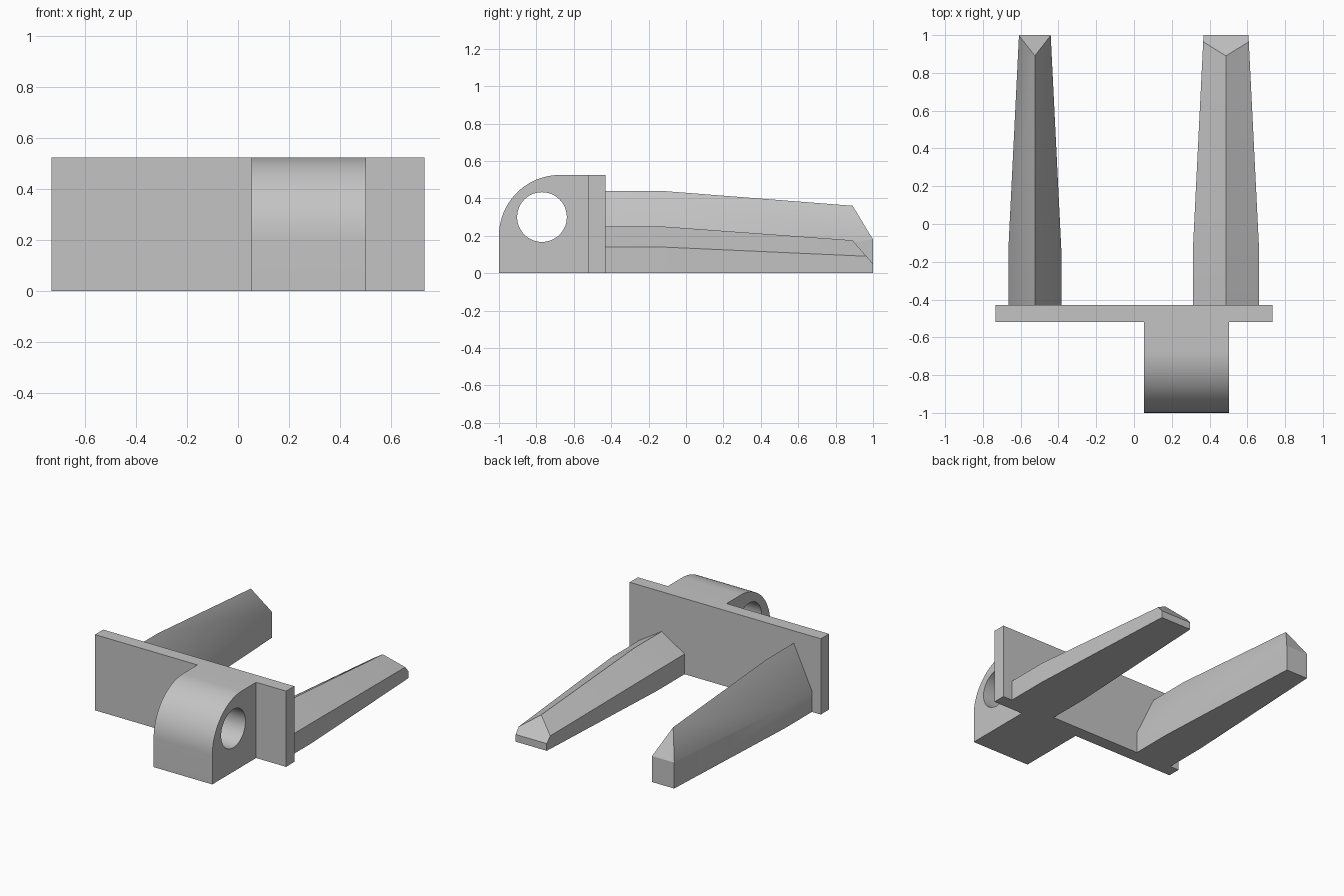
import bpy, bmesh, math
from mathutils import Vector

cube = bpy.data.objects.get("Cube")
if cube:
    bpy.data.objects.remove(cube, do_unlink=True)

grey = bpy.data.materials.new("plain grey")
grey.use_nodes = True
colour = (0.55, 0.55, 0.55, 1)
grey.diffuse_color = colour
grey.node_tree.nodes["Principled BSDF"].inputs["Base Color"].default_value = colour


def add_object(name, bm):
    bmesh.ops.recalc_face_normals(bm, faces=bm.faces[:])
    mesh = bpy.data.meshes.new(name)
    bm.to_mesh(mesh)
    bm.free()
    mesh.materials.append(grey)
    obj = bpy.data.objects.new(name, mesh)
    bpy.context.collection.objects.link(obj)
    return obj


def activate(obj):
    bpy.ops.object.select_all(action='DESELECT')
    obj.select_set(True)
    bpy.context.view_layer.objects.active = obj


def smooth(obj):
    activate(obj)
    bpy.ops.object.shade_smooth_by_angle(angle=math.radians(30))


def prism(name, x0, x1, profile):
    """Extrude a (y, z) profile along x."""
    bm = bmesh.new()
    face = bm.faces.new([bm.verts.new((x0, y, z)) for y, z in profile])
    new = bmesh.ops.extrude_face_region(bm, geom=[face])["geom"]
    verts = [v for v in new if isinstance(v, bmesh.types.BMVert)]
    bmesh.ops.translate(bm, verts=verts, vec=(x1 - x0, 0, 0))
    return add_object(name, bm)


def arc(cy, cz, r, start, end, steps):
    angles = [math.radians(start + (end - start) * i / steps) for i in range(steps + 1)]
    return [(cy + r * math.cos(a), cz + r * math.sin(a)) for a in angles]


def prong(name, x, sections, chamfer_top, chamfer_end):
    """Loft ridged sections (y, half width, side z, ridge z), then slant the tip."""
    bm = bmesh.new()
    rings = []
    for y, w, side, ridge in sections:
        outline = [(-w, 0), (-w, side), (0, ridge), (w, side), (w, 0)]
        rings.append([bm.verts.new((x + dx, y, z)) for dx, z in outline])
    for a, b in zip(rings, rings[1:]):
        for i in range(5):
            j = (i + 1) % 5
            bm.faces.new((a[i], a[j], b[j], b[i]))
    bm.faces.new(rings[0])
    bm.faces.new(rings[-1])
    bmesh.ops.recalc_face_normals(bm, faces=bm.faces[:])
    (y0, z0), (y1, z1) = chamfer_top, chamfer_end
    cut = bmesh.ops.bisect_plane(
        bm, geom=bm.verts[:] + bm.edges[:] + bm.faces[:], dist=1e-5,
        plane_co=Vector((x, y0, z0)), plane_no=Vector((0, z0 - z1, y1 - y0)),
        clear_outer=True)["geom_cut"]
    bmesh.ops.holes_fill(bm, edges=[e for e in cut if isinstance(e, bmesh.types.BMEdge)])
    obj = add_object(name, bm)
    smooth(obj)
    return obj


# Upright back plate
prism("mounting_plate", -0.733, 0.733,
      [(-0.52, 0), (-0.52, 0.525), (-0.43, 0.525), (-0.43, 0)])

# Rounded lug with a through hole
lug = prism("hinge_lug", 0.053, 0.503,
            [(-0.52, 0), (-0.52, 0.525)] + arc(-0.675, 0.2, 0.325, 90, 180, 24) + [(-1, 0)])
cutter = prism("hole_cutter", -0.1, 0.7, arc(-0.77, 0.3, 0.133, 0, 352.5, 47))
cutter.hide_render = True
activate(lug)
hole = lug.modifiers.new("Hole", 'BOOLEAN')
hole.operation = 'DIFFERENCE'
hole.solver = 'EXACT'
hole.object = cutter
bpy.ops.object.modifier_apply(modifier=hole.name)
bpy.data.objects.remove(cutter, do_unlink=True)
smooth(lug)

# Tall narrow prong and low wide prong
prong("tall_prong", -0.525,
      [(-0.43, 0.14, 0.145, 0.44), (-0.13, 0.14, 0.145, 0.44), (1, 0.084, 0.183, 0.352)],
      (0.89, 0.362), (1, 0.18))
prong("low_prong", 0.487,
      [(-0.43, 0.175, 0.14, 0.25), (-0.13, 0.175, 0.14, 0.25), (1, 0.119, 0.089, 0.168)],
      (0.89, 0.176), (1, 0.05))
